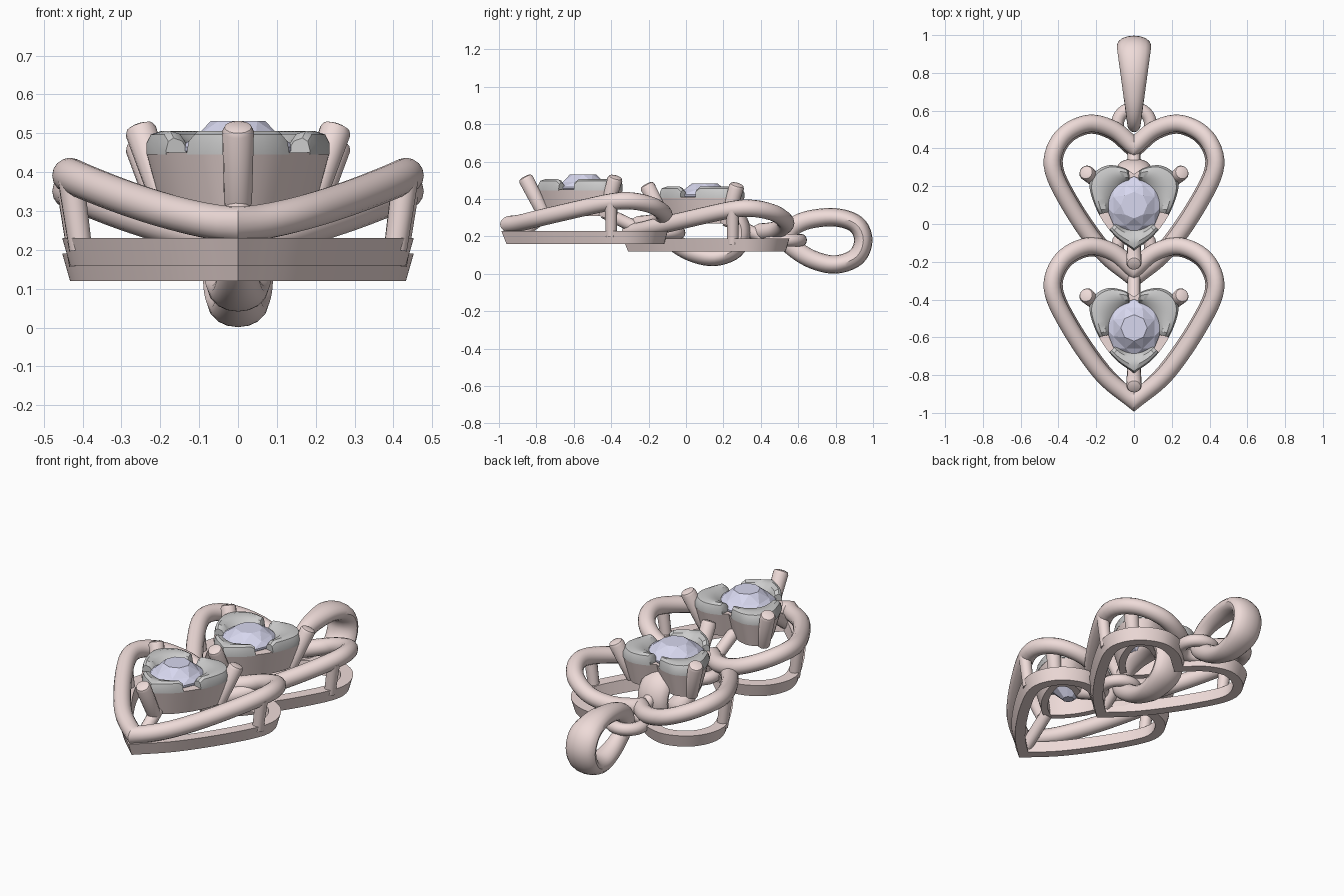
import bpy, bmesh, math
from mathutils import Vector

if "Cube" in bpy.data.objects:
    bpy.data.objects.remove(bpy.data.objects["Cube"])

def mat(name, c):
    m = bpy.data.materials.new(name)
    m.diffuse_color = (*c, 1)
    m.use_nodes = True
    m.node_tree.nodes["Principled BSDF"].inputs["Base Color"].default_value = m.diffuse_color
    return m

GOLD = mat("rose_metal", (0.86, 0.71, 0.69))
GEM = mat("pale_gem", (0.68, 0.68, 0.86))

def make(name, verts, faces, loc, material=None, smooth=True):
    me = bpy.data.meshes.new(name)
    me.from_pydata(verts, [], faces)
    bm = bmesh.new()
    bm.from_mesh(me)
    bmesh.ops.recalc_face_normals(bm, faces=bm.faces)
    bm.to_mesh(me)
    bm.free()
    ob = bpy.data.objects.new(name, me)
    bpy.context.collection.objects.link(ob)
    ob.location = loc
    if material:
        me.materials.append(material)
    if smooth:
        bpy.ops.object.select_all(action='DESELECT')
        ob.select_set(True)
        bpy.context.view_layer.objects.active = ob
        bpy.ops.object.shade_smooth_by_angle(angle=math.radians(35))
    return ob

def spline(pts, n=6, closed=False):
    # Catmull-Rom through 2D points
    P = [Vector(p) for p in pts]
    if closed:
        P = [P[-1]] + P + P[:2]
    else:
        P = [2 * P[0] - P[1]] + P + [2 * P[-1] - P[-2]]
    out = []
    for a, b, c, d in zip(P, P[1:], P[2:], P[3:]):
        for i in range(n):
            t = i / n
            out.append(0.5 * (2 * b + (c - a) * t + (2 * a - 5 * b + 4 * c - d) * t * t
                              + (3 * b - a - 3 * c + d) * t ** 3))
    return out if closed else out + [P[-2]]

def heart(half):
    h = spline(half)
    return h + [Vector((-p.x, p.y)) for p in h[-2:0:-1]]

def miters(path):
    # outward mitred normals of a counter-clockwise closed path
    out = []
    for i, p in enumerate(path):
        d1 = (p - path[i - 1]).normalized()
        d2 = (path[(i + 1) % len(path)] - p).normalized()
        n1, n2 = Vector((d1.y, -d1.x)), Vector((d2.y, -d2.x))
        n = (n1 + n2).normalized()
        out.append(n / max(n.dot(n1), 0.5))
    return out

def grid(n, m, wrap=True):
    return [(i * m + j, i * m + (j + 1) % m, (i + 1) % n * m + (j + 1) % m, (i + 1) % n * m + j)
            for i in range(n if wrap else n - 1) for j in range(m)]

def heart_sweep(name, half, section, loc, zf=lambda x: 0):
    path = heart(half)
    verts = [(*(p + n * o), z + zf(p.x)) for p, n in zip(path, miters(path)) for o, z in section]
    return make(name, verts, grid(len(path), len(section)), loc, GOLD)

def rod(name, a, b, r1, r2, loc, dome=False):
    a, b = Vector(a), Vector(b)
    ax = (b - a).normalized()
    u = ax.orthogonal().normalized()
    w = ax.cross(u)
    rows = [(a, r1), (b, r2)]
    if dome:
        rows += [(b + ax * r2 * 0.3, r2 * 0.85), (b + ax * r2 * 0.42, r2 * 0.5)]
    k = 14
    verts = [c + (u * math.cos(t * math.tau / k) + w * math.sin(t * math.tau / k)) * r
             for c, r in rows for t in range(k)]
    faces = grid(len(rows), k, False) + [tuple(range(k)), tuple(range(len(verts) - k, len(verts)))]
    return make(name, verts, faces, loc, GOLD)

RAIL = [(0, -.285), (.172, -.14), (.345, .11), (.432, .31), (.38, .46), (.245, .532), (.11, .50), (0, .41)]
BASE = [(0, -.31)] + RAIL[1:]
SEAT = [(0, -.14), (.10, -.065), (.185, .05), (.235, .19), (.21, .27), (.14, .31), (.06, .30), (0, .265)]
BAIL = [(.535, .19), (.57, .25), (.66, .29), (.80, .302), (.91, .265), (.948, .18),
        (.91, .09), (.80, .05), (.68, .075), (.58, .135)]
CIRC = [(math.cos(i * math.tau / 16), math.sin(i * math.tau / 16)) for i in range(16)]

def accent_stone(name, pts, loc):
    # rounded filler between heart outline and the round gem
    c = Vector((0, .10))
    prof = [(0, .405), (0, .435), (.1, .457), (.35, .466), (.75, .458), (1, .435), (1, .405)]
    verts, m, n = [], len(prof), len(pts)
    for i, p in enumerate(pts):
        drop = .018 if i in (0, n - 1) else 0
        q = c + (p - c).normalized() * .135
        verts += [(*p.lerp(q, s), max(.405, z - drop)) for s, z in prof]
    make(name, verts, grid(n, m, False) + [tuple(range(m)), tuple(range((n - 1) * m, n * m))], loc)

def round_gem(name, loc, top):
    # faceted brilliant: culet, girdle, star ring, table
    verts, k = [], 8
    for r, z, off in ((.03, .30, 0), (.152, .415, 0), (.152, .425, 0), (.118, .45, .5), (.07, top, 0)):
        verts += [(r * math.cos((i + off) * math.tau / k), .10 + r * math.sin((i + off) * math.tau / k), z)
                  for i in range(k)]
    faces = grid(3, k, False)
    for i in range(k):
        j = (i + 1) % k
        g, s, t = 2 * k, 3 * k, 4 * k
        faces += [(g + i, g + j, s + i), (s + i, g + j, s + j), (s + i, s + j, t + j), (s + i, t + j, t + i)]
    faces += [tuple(range(k)), tuple(range(4 * k, 5 * k))]
    make(name, verts, faces, loc, GEM, smooth=False)

def heart_unit(tag, loc, gem_top):
    # curved upper rail, flat lower frame and tapered stone seat
    heart_sweep(tag + "_heart_rail", RAIL, [(.046 * c, .046 * s) for c, s in CIRC], loc,
                lambda x: .225 + .125 * (abs(x) / .43) ** 1.5)
    heart_sweep(tag + "_heart_base", BASE, [(.0, .12), (.02, .19), (-.045, .19), (-.055, .12)], loc)
    heart_sweep(tag + "_seat", SEAT, [(0, .41), (-.038, .27), (-.075, .27), (-.06, .41)], loc)
    # filled tip and cleft joints between frame and rail
    rod(tag + "_tip_joint", (0, -.265, .15), (0, -.265, .24), .035, .035, loc)
    rod(tag + "_cleft_joint", (0, .40, .15), (0, .40, .24), .035, .035, loc)
    # struts holding the seat
    rod(tag + "_tip_strut", (0, -.25, .165), (0, -.08, .29), .034, .034, loc)
    rod(tag + "_cleft_strut", (0, .40, .20), (0, .21, .29), .034, .034, loc)
    # side posts and prongs
    for s, side in ((1, "right"), (-1, "left")):
        rod(f"{tag}_{side}_post", (s * .405, .25, .16), (s * .43, .25, .34), .03, .034, loc)
        rod(f"{tag}_{side}_prong", (s * .185, .215, .27), (s * .25, .27, .465), .034, .041, loc, True)
    rod(tag + "_tip_prong", (0, -.11, .28), (0, -.205, .465), .036, .041, loc, True)
    # stones
    h = heart(SEAT)
    half = h[:len(SEAT) * 6 - 5]
    mirror = lambda ps: [Vector((-p.x, p.y)) for p in ps]
    lobe, tip = half[12:-3], half[:9]
    accent_stone(tag + "_right_accent", lobe, loc)
    accent_stone(tag + "_left_accent", mirror(lobe), loc)
    accent_stone(tag + "_tip_accent", mirror(tip[:0:-1]) + tip, loc)
    round_gem(tag + "_gem", loc, gem_top)
    # tapered bail loop in the yz plane
    path = spline(BAIL, 5, True)[::-1]
    verts = []
    for p, n in zip(path, miters(path)):
        w = .036 + .054 * min(1, max(0, (p.x - .53) / .40))
        for c, s in CIRC:
            q = p + n * (.049 * c)
            verts.append((w * s, q.x, q.y))
    make(tag + "_bail", verts, grid(len(path), 16), loc, GOLD)
    # link ring carrying the bail
    bpy.ops.mesh.primitive_torus_add(major_radius=.088, minor_radius=.034, major_segments=32,
                                     minor_segments=12, location=Vector(loc) + Vector((0, .525, .18)))
    ring = bpy.context.object
    ring.name = tag + "_link_ring"
    ring.data.materials.append(GOLD)
    bpy.ops.object.shade_smooth()

heart_unit("upper", (0, 0, 0), .482)
heart_unit("lower", (0, -.65, .04), .492)
